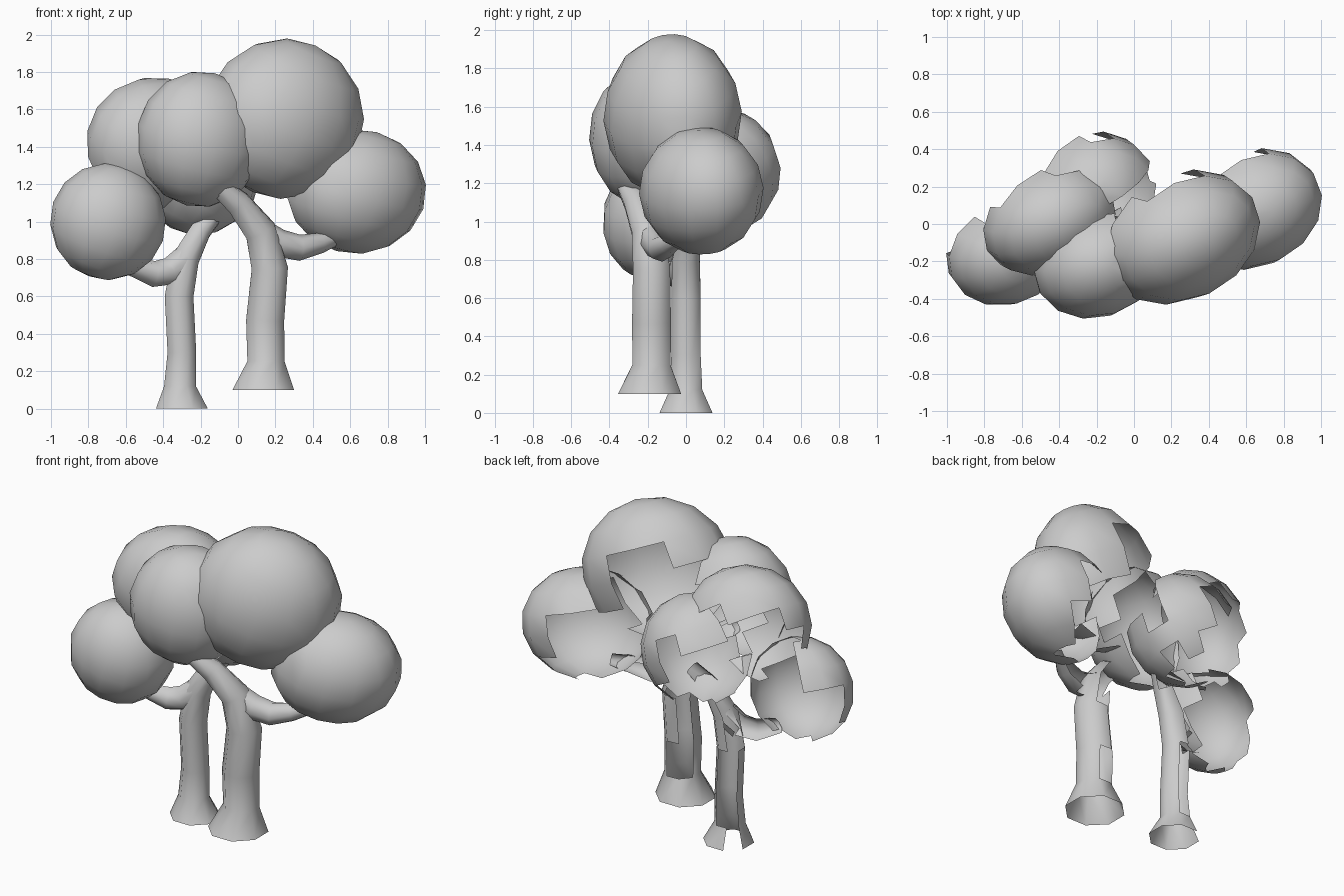
import bpy, bmesh, math
from mathutils import Vector, Matrix
from mathutils.bvhtree import BVHTree

if "Cube" in bpy.data.objects:
    bpy.data.objects.remove(bpy.data.objects["Cube"])

# Sides on which the shells are closed: front, right and above
VIEWS = [Vector(v).normalized() for v in
         ((0, -1, 0), (1, 0, 0), (0.6, -0.75, 0), (0.55, -0.55, 0.63), (0.15, -0.4, 0.9))]


def blob(centre, radii, tilt, turn=0.0):
    """Low-poly leaf ball, turned about z."""
    bm = bmesh.new()
    bmesh.ops.create_uvsphere(bm, u_segments=14, v_segments=8, radius=1.0)
    rot = Matrix.Rotation(tilt, 4, 'Y') @ Matrix.Rotation(tilt * 0.7, 4, 'X')
    size = Matrix.Diagonal((*[r * 1.01 for r in radii], 1))
    bm.transform(Matrix.Translation(centre) @ Matrix.Rotation(turn, 4, 'Z') @ size @ rot)
    bm.normal_update()
    return bm


def tube(points, sides=8):
    """Tapered tube through (x, y, z, radius) points, open at both ends."""
    bm = bmesh.new()
    pos = [Vector(p[:3]) for p in points]
    rings = []
    for i, p in enumerate(points):
        t = pos[min(i + 1, len(pos) - 1)] - pos[max(i - 1, 0)]
        if i == 0 and p[3] > 0.1:
            t = Vector((0, 0, 1))                     # flat foot
        q = Vector((0, 0, 1)).rotation_difference(t.normalized())
        rings.append([bm.verts.new(pos[i] + q @ Vector((
            p[3] * math.cos(math.tau * (k + 0.5) / sides),
            p[3] * math.sin(math.tau * (k + 0.5) / sides), 0)))
            for k in range(sides)])
    for a, b in zip(rings, rings[1:]):
        for k in range(sides):
            n = (k + 1) % sides
            bm.faces.new((a[k], a[n], b[n], b[k]))
    bm.normal_update()
    return bm


parts = {
    # leaf balls
    "leaves_left_low": blob((-0.695, -0.17, 1.0), (0.31, 0.265, 0.31), 0.3, 0.2),
    "leaves_left_back": blob((-0.45, 0.02, 1.42), (0.37, 0.28, 0.35), 0.5, 0.4),
    "leaves_front": blob((-0.2, -0.21, 1.44), (0.345, 0.29, 0.36), 0.2, 0.3),
    "leaves_middle_back": blob((-0.21, 0.18, 1.26), (0.33, 0.31, 0.33), 0.4, 0.4),
    "leaves_top": blob((0.245, -0.07, 1.55), (0.44, 0.34, 0.425), 0.35, 0.42),
    "leaves_right_low": blob((0.635, 0.08, 1.16), (0.38, 0.31, 0.33), 0.25, 0.42),
    # trunks
    "trunk_left": tube([(-0.3, 0, 0, 0.15), (-0.31, 0, 0.12, 0.092), (-0.3, 0, 0.3, 0.083),
                        (-0.315, 0, 0.6, 0.083), (-0.28, 0, 0.8, 0.078),
                        (-0.2, 0.02, 0.95, 0.06), (-0.1, 0.08, 1.07, 0.045)]),
    "trunk_right": tube([(0.135, -0.19, 0.1, 0.178), (0.15, -0.18, 0.25, 0.108),
                         (0.145, -0.18, 0.47, 0.11), (0.17, -0.18, 0.75, 0.105),
                         (0.12, -0.2, 0.95, 0.09), (0.0, -0.26, 1.1, 0.07),
                         (-0.12, -0.32, 1.2, 0.05)]),
    # side branches
    "branch_left": tube([(-0.28, 0, 0.8, 0.075), (-0.36, -0.02, 0.735, 0.075),
                         (-0.45, -0.05, 0.72, 0.07), (-0.57, -0.1, 0.76, 0.05),
                         (-0.67, -0.13, 0.87, 0.035)]),
    "branch_right": tube([(0.14, -0.18, 0.93, 0.075), (0.22, -0.16, 0.885, 0.075),
                          (0.33, -0.13, 0.86, 0.07), (0.44, -0.09, 0.885, 0.055),
                          (0.54, -0.02, 0.915, 0.035)]),
}

# The model is an open-backed relief: faces turned away or buried are missing
trees = [BVHTree.FromBMesh(bm) for bm in parts.values()]


def exposed(face):
    mid = face.calc_center_median()
    spots = [mid] + [v.co.lerp(mid, t) for v in face.verts for t in (0.05, 0.5)]
    for d in VIEWS:
        if face.normal.dot(d) < 0.0:
            continue
        for p in spots:
            start = p + face.normal * 0.003
            if all(t.ray_cast(start, d)[0] is None for t in trees):
                return True
    return False


for name, bm in parts.items():
    hidden = [f for f in bm.faces if not exposed(f)]
    bmesh.ops.delete(bm, geom=hidden, context='FACES')
    for f in bm.faces:
        f.smooth = True
    mesh = bpy.data.meshes.new(name)
    bm.to_mesh(mesh)
    bm.free()
    bpy.context.collection.objects.link(bpy.data.objects.new(name, mesh))
